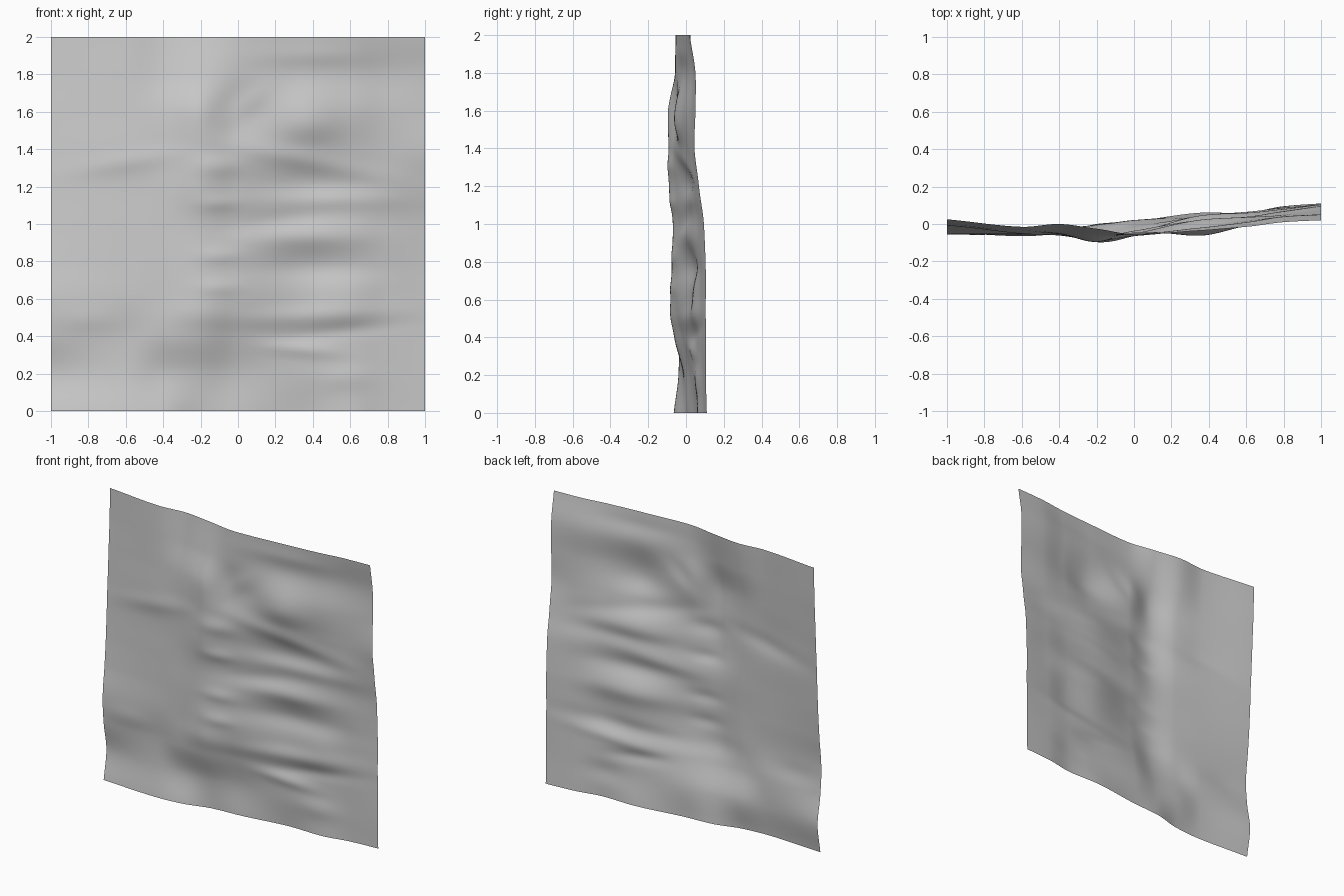
import bpy, bmesh, math

N = 120  # grid cells per side

# Vertical ribs: x position -> depth (hundredths) at z = 0, 0.2 ... 2.0
RIBS = [
    (-1.0, (-4.5, -1.5, -4.5, -5.5, -3.5, -2, -1, 0, 1, 2, 2.5)),
    (-0.6, (-6.5, -4, -4, -5.5, -5, -4.5, -4, -4.5, -3.5, -2.5, -1.5)),
    (-0.4, (-5, -2, -5.5, -6, -6, -5.5, -5.5, -5.5, -5, -2, 0)),
    (-0.2, (0, -1, -6, -8, -7.5, -7, -9, -9, -9.5, -5.5, -2.5)),
    (0.0, (1.5, 2, -1.5, -5, -5, -4, -5, -6, -4, -5.5, -5.5)),
    (0.35, (6, 4, 3.5, 2.5, 3, 1.5, 2.5, -2.5, -5.5, -2, -3.5)),
    (0.6, (6, 6.5, 6, 4, 5, 4, 4, 1, -1, 1, -1.5)),
    (0.8, (9.5, 9, 8.5, 8, 7.5, 7, 5, 3.5, 3, 4, 1)),
    (1.0, (11, 10.5, 10.5, 10.5, 10.3, 9.5, 7, 4.5, 5, 5, 2)),
]

# Fine folds: x, z, half length, half width, slope, depth (hundredths)
FOLDS = [
    (0.40, 0.93, 0.22, 0.05, 0.0, -2.0),
    (0.40, 0.76, 0.25, 0.05, 0.0, 1.5),
    (0.45, 1.13, 0.25, 0.04, 0.0, -1.5),
    (0.20, 1.01, 0.18, 0.04, 0.1, 1.0),
    (0.40, 0.51, 0.28, 0.04, 0.05, -1.5),
    (0.50, 0.42, 0.22, 0.03, 0.1, 0.8),
    (0.35, 0.33, 0.15, 0.03, -0.1, -1.2),
    (0.58, 0.18, 0.10, 0.05, 0.0, -1.2),
    (0.40, 1.33, 0.30, 0.04, -0.2, -1.0),
    (0.38, 1.52, 0.12, 0.06, 0.0, -1.2),
    (-0.10, 1.31, 0.09, 0.04, 0.0, -1.2),
    (-0.10, 1.11, 0.08, 0.03, 0.0, -0.9),
    (-0.10, 0.83, 0.08, 0.03, 0.0, -0.8),
    (-0.10, 0.66, 0.08, 0.03, 0.0, -0.8),
    (-0.20, 0.52, 0.12, 0.05, 0.0, -0.8),
    (-0.60, 1.33, 0.20, 0.04, 0.15, -0.8),
    (-0.80, 0.49, 0.12, 0.05, 0.0, -0.8),
    (0.40, 1.90, 0.20, 0.04, 0.0, -0.8),
    (0.05, 1.64, 0.08, 0.05, 0.6, -0.8),
]


def spline(xs, ys, x):
    """Smooth curve through points, with limited overshoot."""
    n = len(xs)
    k = max(i for i in range(n - 1) if xs[i] <= x + 1e-9)

    def tangent(i):
        a, b = max(i - 1, 0), min(i + 1, n - 1)
        return 0.85 * (ys[b] - ys[a]) / (xs[b] - xs[a])

    h = xs[k + 1] - xs[k]
    t = (x - xs[k]) / h
    return ((2*t**3 - 3*t**2 + 1) * ys[k] + (t**3 - 2*t**2 + t) * h * tangent(k)
            + (3*t**2 - 2*t**3) * ys[k + 1] + (t**3 - t**2) * h * tangent(k + 1))


def fold_depth(x, z):
    total = 0.0
    for fx, fz, length, width, slope, depth in FOLDS:
        u = (x - fx) / length
        v = (z - fz - slope * (x - fx)) / width
        total += depth * math.exp(-0.5 * (u * u + v * v))
    return total


# Loft the ribs into one rippled sheet
rib_x = [r[0] for r in RIBS]
levels = [0.2 * i for i in range(11)]
bm = bmesh.new()
rows = []
for j in range(N + 1):
    z = 2 * j / N
    section = [spline(levels, r[1], z) for r in RIBS]
    row = []
    for i in range(N + 1):
        x = -1 + 2 * i / N
        y = (spline(rib_x, section, x) + fold_depth(x, z)) / 100
        row.append(bm.verts.new((x, y, z)))
    rows.append(row)
for low, high in zip(rows, rows[1:]):
    for i in range(N):
        bm.faces.new((low[i], low[i + 1], high[i + 1], high[i])).smooth = True

mesh = bpy.data.meshes.new("rippled_sheet")
bm.to_mesh(mesh)
bm.free()

# Plain grey surface
grey = bpy.data.materials.new("plain_grey")
grey.diffuse_color = (0.6, 0.6, 0.6, 1)
mesh.materials.append(grey)
sheet = bpy.data.objects.new("rippled_sheet", mesh)
bpy.context.collection.objects.link(sheet)
